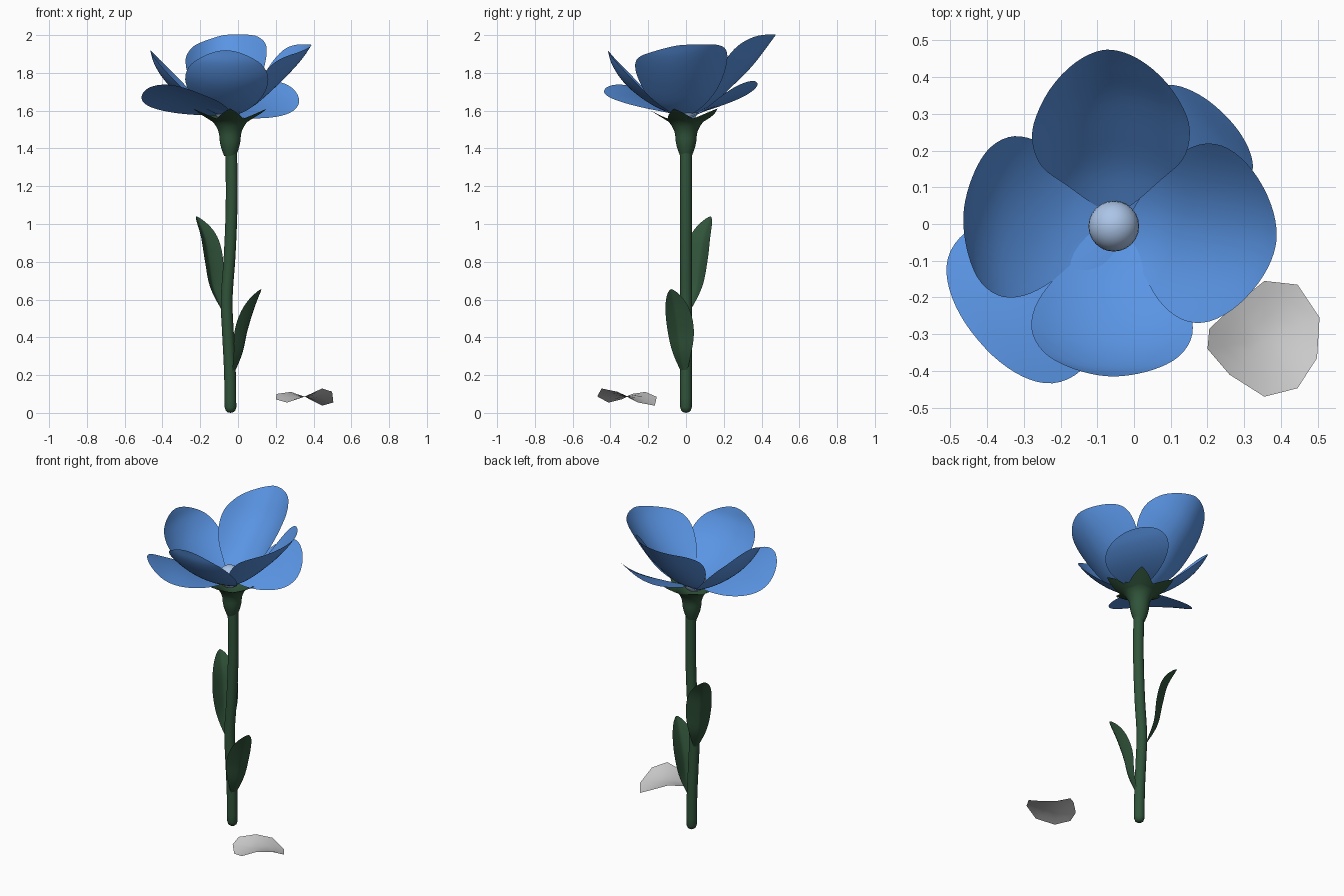
import bpy, bmesh, math
from mathutils import Vector

if "Cube" in bpy.data.objects:
    bpy.data.objects.remove(bpy.data.objects["Cube"])


def material(name, rgb):
    m = bpy.data.materials.new(name)
    m.diffuse_color = (*rgb, 1)
    m.use_nodes = True
    m.node_tree.nodes["Principled BSDF"].inputs["Base Color"].default_value = m.diffuse_color
    return m


BLUE = material("petal blue", (0.102, 0.3, 0.78))
GREEN = material("stem green", (0.03, 0.088, 0.042))
PALE = material("pale blue", (0.42, 0.57, 0.82))
GREY = material("light grey", (0.6, 0.6, 0.6))


def finish(name, bm, mat):
    bmesh.ops.remove_doubles(bm, verts=bm.verts, dist=0.0004)
    bmesh.ops.recalc_face_normals(bm, faces=bm.faces)
    me = bpy.data.meshes.new(name)
    bm.to_mesh(me)
    bm.free()
    me.materials.append(mat)
    me.polygons.foreach_set("use_smooth", [True] * len(me.polygons))
    ob = bpy.data.objects.new(name, me)
    bpy.context.collection.objects.link(ob)
    return ob


def spline(points, t):
    """Catmull-Rom point at t in 0..1 along the control points."""
    p = [Vector(q) for q in points]
    p = [2 * p[0] - p[1]] + p + [2 * p[-1] - p[-2]]
    f = t * (len(points) - 1)
    i = min(int(f), len(points) - 2)
    u = f - i
    a, b, c, d = p[i:i + 4]
    return 0.5 * (2 * b + (c - a) * u + (2 * a - 5 * b + 4 * c - d) * u * u
                  + (3 * b - a - 3 * c + d) * u ** 3)


def grid(name, rows, mat, closed=False):
    bm = bmesh.new()
    vs = [[bm.verts.new(p) for p in row] for row in rows]
    n = len(rows[0])
    for r0, r1 in zip(vs, vs[1:]):
        for j in range(n if closed else n - 1):
            k = (j + 1) % n
            bm.faces.new((r0[j], r0[k], r1[k], r1[j]))
    return finish(name, bm, mat)


def blade(name, mat, centre, azimuth, spine, width, cup, tilt=0.0,
          peak=1.25, blunt=0.55, fold=2, n=32, m=16):
    """Petal or leaf: (radius, z) spine, swept sideways and cupped."""
    a = math.radians(azimuth)
    out = Vector((math.cos(a), math.sin(a), 0))
    side = Vector((-math.sin(a), math.cos(a), 0))
    up = Vector((0, 0, 1))
    rows = []
    for i in range(n + 1):
        t = 0.5 - 0.5 * math.cos(math.pi * i / n)
        p = spline(spine, t)
        d = (spline(spine, min(t + .01, 1)) - spline(spine, max(t - .01, 0))).normalized()
        normal = out * -d.y + up * d.x
        k = max(math.sin(math.pi * t ** peak), 0) ** blunt
        row = []
        for j in range(m + 1):
            s = (2 * j / m - 1) * k
            row.append(Vector((*centre, 0)) + out * p.x + up * (p.y + tilt * s)
                       + side * (s * width) + normal * (cup * abs(s) ** fold))
        rows.append(row)
    return grid(name, rows, mat)


# Petals: four upright inner ones, two low outer ones
HEAD = (-0.05, 0.0)
tall = [(.03, 1.57), (.15, 1.645), (.25, 1.735), (.35, 1.835), (.42, 1.925), (.475, 2.0)]
right = [(.03, 1.57), (.14, 1.63), (.25, 1.725), (.34, 1.815), (.40, 1.885), (.44, 1.945)]
mid = [(.03, 1.57), (.14, 1.61), (.24, 1.67), (.33, 1.75), (.39, 1.84), (.415, 1.92)]
low_left = [(.03, 1.575), (.15, 1.61), (.27, 1.65), (.39, 1.69), (.49, 1.735)]
low_right = [(.03, 1.57), (.15, 1.60), (.26, 1.64), (.35, 1.69), (.42, 1.745)]
for name, az, spine, width, cup, tilt, peak, blunt in (
        ("petal_back", 93, tall, .215, .115, -.035, 1.15, .58),
        ("petal_right", -6, right, .245, .105, .035, 1.12, .58),
        ("petal_left", 176, mid, .22, .05, 0, 1.2, .55),
        ("petal_front", 268, mid, .22, .05, 0, 1.2, .55),
        ("outer_petal_front_left", 220, low_left, .245, -.025, .025, 1.4, .45),
        ("outer_petal_back_right", 46, low_right, .185, -.01, .05, 1.4, .45)):
    blade(name, BLUE, HEAD, az, spine, width, cup, tilt, peak, blunt)

# Leaves
blade("upper_leaf", GREEN, (-.06, 0), 141,
      [(.02, .53), (.09, .66), (.12, .80), (.15, .93), (.205, 1.04)],
      .078, .035, peak=1.2, blunt=.65, fold=1.3)
blade("lower_leaf", GREEN, (-.045, 0), -25,
      [(.015, .19), (.07, .31), (.10, .43), (.14, .55), (.185, .655)],
      .078, .035, peak=1.2, blunt=.65, fold=1.3)

# Stem: tube with a rounded foot
path = [(-.04, 0, .03), (-.043, 0, .22), (-.053, 0, .42), (-.06, 0, .6),
        (-.045, 0, .82), (-.035, 0, 1.05), (-.034, 0, 1.25), (-.037, 0, 1.42)]
rings = [(Vector((-.04, 0, z)), r) for z, r in ((0, 0), (.003, .014), (.012, .025))]
rings += [(spline(path, i / 28), .031) for i in range(29)]
SIDES = 20
grid("stem", [[c + Vector((r * math.cos(j * math.tau / SIDES),
                           r * math.sin(j * math.tau / SIDES), 0))
               for j in range(SIDES)] for c, r in rings], GREEN, closed=True)

# Calyx: bell that opens into five pointed sepals
N = 60
bell = [(.031, 1.36), (.046, 1.40), (.055, 1.44), (.057, 1.47), (.067, 1.505), (.09, 1.54)]
rows = []
for i in range(15):
    row = []
    for j in range(N):
        a = j * math.tau / N
        x = ((a - math.radians(270)) / math.tau * 5 + .5) % 1 - .5
        tip = (1 - 2 * abs(x)) ** 1.3
        if i < 9:
            r, z = spline(bell, i / 8)
        else:
            u = (i - 8) / 6
            reach = .03 + .085 * tip
            r, z = .09 + reach * u, 1.54 + reach * u * .62
        row.append(Vector((-.042 + r * math.cos(a), r * math.sin(a), z)))
    rows.append(row)
grid("calyx", rows, GREEN, closed=True)

# Flower centre
bm = bmesh.new()
bmesh.ops.create_uvsphere(bm, u_segments=24, v_segments=14, radius=.069)
bmesh.ops.translate(bm, verts=bm.verts, vec=(-.055, -.006, 1.605))
finish("flower_centre", bm, PALE)

# Fallen petal: saddle-shaped, coarse outline
outline = [(.2, -.34), (.205, -.285), (.28, -.215), (.355, -.155), (.445, -.165),
           (.505, -.255), (.498, -.365), (.445, -.447), (.355, -.47), (.26, -.41)]
cx, cy = .353, -.313
rows = []
for f in (0, .35, .7, 1):
    row = []
    for x, y in outline:
        dx, dy = (x - cx) * f, (y - cy) * f
        row.append((cx + dx, cy + dy, .086 - 3.5 * dx * dy))
    rows.append(row)
grid("fallen_petal", rows, GREY, closed=True)
